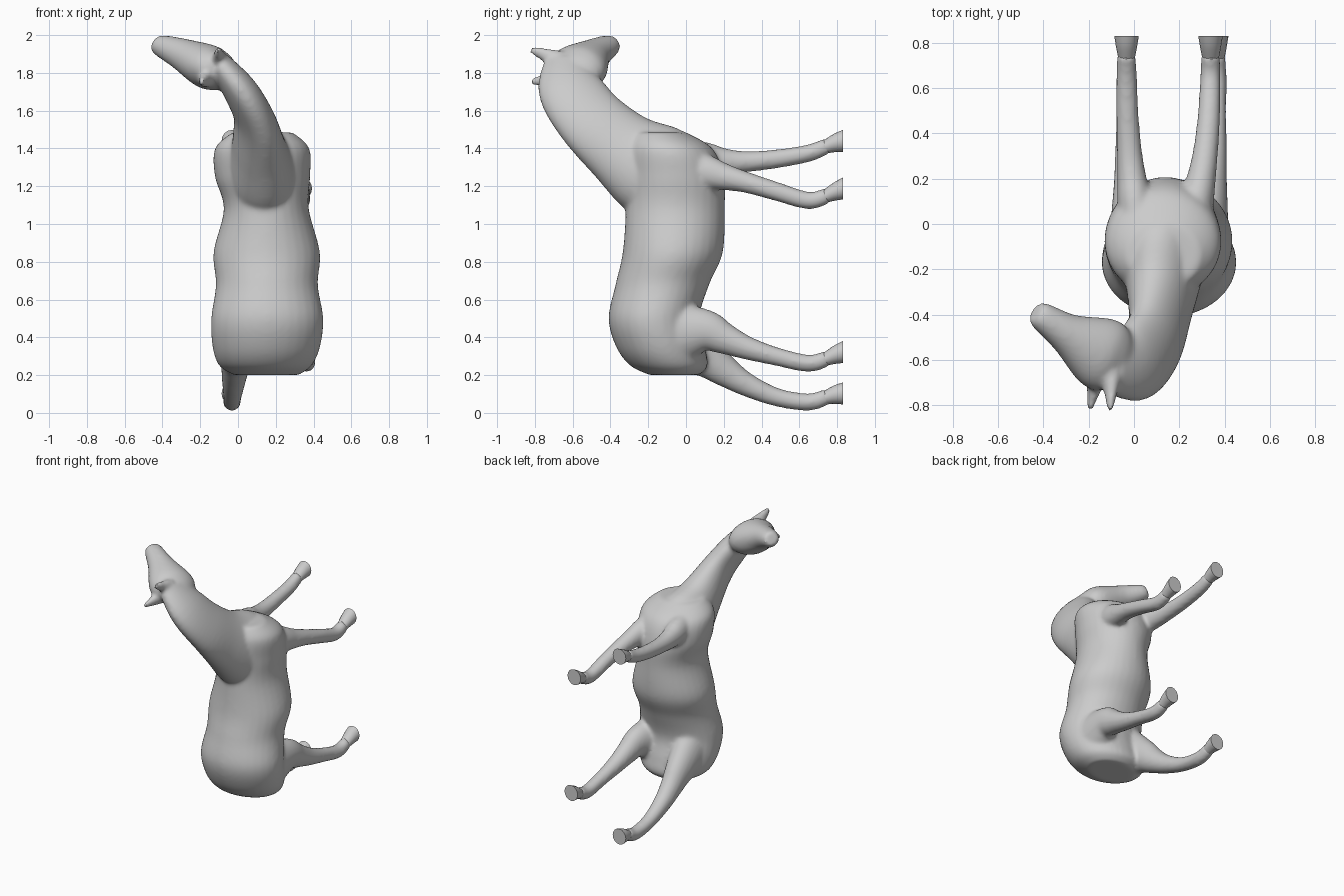
import bpy, bmesh, math
from mathutils import Vector

if "Cube" in bpy.data.objects:
    bpy.data.objects.remove(bpy.data.objects["Cube"])


def spline(rows, steps=6):
    """Catmull-Rom through rows of numbers."""
    pts = [rows[0]] + list(rows) + [rows[-1]]
    out = []
    for a, b, c, d in zip(pts, pts[1:], pts[2:], pts[3:]):
        for s in range(steps):
            t = s / steps
            out.append([q + t / 2 * (r - p + t * (2 * p - 5 * q + 4 * r - u + t * (3 * q - p - 3 * r + u)))
                        for p, q, r, u in zip(a, b, c, d)])
    return out + [list(rows[-1])]


def loft(name, rows, side0=(1, 0, 0), side1=None, axis=None, n=32):
    """Rows: x, y, z, half width along side, half depth. A given axis keeps all rings parallel."""
    rows = spline(rows)
    last = len(rows) - 1
    s0, s1 = Vector(side0), Vector(side1 or side0)
    bm = bmesh.new()
    rings = []
    for i, r in enumerate(rows):
        c = Vector(r[:3])
        tan = (Vector(rows[min(i + 1, last)][:3]) - Vector(rows[max(i - 1, 0)][:3])).normalized()
        tan = Vector(axis) if axis else tan
        side = s0.lerp(s1, i / last)
        side = (side - tan * side.dot(tan)).normalized()
        up = tan.cross(side)
        angles = [2 * math.pi * k / n for k in range(n)]
        rings.append([bm.verts.new(c + side * r[3] * math.cos(a) + up * r[4] * math.sin(a)) for a in angles])
    for p, q in zip(rings, rings[1:]):
        for k in range(n):
            bm.faces.new((p[k], p[(k + 1) % n], q[(k + 1) % n], q[k]))
    bm.faces.new(rings[0])
    bm.faces.new(rings[-1])
    bmesh.ops.recalc_face_normals(bm, faces=bm.faces[:])
    me = bpy.data.meshes.new(name)
    bm.to_mesh(me)
    bm.free()
    ob = bpy.data.objects.new(name, me)
    bpy.context.collection.objects.link(ob)
    return ob


def select(obs):
    bpy.ops.object.select_all(action='DESELECT')
    for o in obs:
        o.select_set(True)
    bpy.context.view_layer.objects.active = obs[0]


# Torso, rump to withers
parts = [loft("body", [
    (.15, -.06, .2, .17, .13), (.145, -.09, .25, .245, .205), (.15, -.135, .35, .285, .235),
    (.155, -.17, .5, .297, .24), (.153, -.125, .68, .27, .248), (.152, -.07, .85, .282, .265),
    (.15, -.057, 1.08, .225, .262), (.13, -.06, 1.25, .252, .262), (.128, -.09, 1.4, .25, .23),
    (.13, -.14, 1.485, .16, .14)], axis=(0, 0, 1))]

# Neck, curving up and over to the left
parts.append(loft("neck", [
    (.13, -.04, 1.22, .21, .25), (.125, -.19, 1.295, .18, .255), (.115, -.345, 1.405, .14, .21),
    (.09, -.505, 1.555, .105, .19), (.01, -.61, 1.71, .09, .175), (-.1, -.64, 1.85, .065, .12)],
    side1=(.65, 0, .75)))

# Head
across = (.3, 0, .95)
parts.append(loft("head", [
    (-.03, -.63, 1.785, .06, .08), (-.09, -.6, 1.805, .1, .15), (-.165, -.56, 1.835, .118, .158),
    (-.3, -.48, 1.9, .085, .09), (-.41, -.405, 1.945, .058, .062), (-.435, -.388, 1.958, .042, .045)], across))

# Ears
for base, tip in [((-.1, -.67, 1.865), (-.105, -.825, 1.925)), ((-.165, -.67, 1.775), (-.195, -.82, 1.75))]:
    parts.append(loft("ear", [(*base, .055, .045), (*tip, .02, .012)], across))

# Legs share their stations along y; each kind shares its thickness
stations = (-.06, .1, .2, .32, .48, .65, .75)
front = (.13, .095, .072, .056, .05, .046, .042)
hind = (.175, .115, .085, .063, .049, .046, .042)
legs = [("front_left", front, .03, -.033, (1.33, 1.34, 1.33, 1.33, 1.345, 1.375, 1.415), 1.44),
        ("front_right", front, .23, .338, (1.3, 1.275, 1.25, 1.22, 1.172, 1.124, 1.152), 1.188),
        ("hind_left", hind, .01, -.033, (.39, .3, .225, .15, .083, .057, .088), .103),
        ("hind_right", hind, .3, .363, (.42, .435, .395, .345, .298, .262, .29), .322)]
for name, radii, hip_x, foot_x, heights, sole_z in legs:
    rows = []
    for y, z, r in zip(stations, heights, radii):
        x = foot_x + (hip_x - foot_x) * ((.75 - y) / .81) ** 2.5
        rows.append((x, y, z, min(r, .025 + r * .55), r))
    parts.append(loft(name + "_leg", rows))
    # Hoof: flared with a flat sole
    z = heights[-1]
    loft(name + "_hoof", [(foot_x, .72, z - .012, .034, .034), (foot_x, .78, (z + sole_z) / 2, .046, .048),
                          (foot_x, .83, sole_z, .054, .058)], axis=(0, 1, 0), n=16)

# Fuse the body parts into one continuous skin
select(parts)
bpy.ops.object.join()
horse = bpy.context.active_object
horse.name = "horse_body"
fuse = horse.modifiers.new("fuse", 'REMESH')
fuse.mode = 'VOXEL'
fuse.voxel_size = .012
soften = horse.modifiers.new("soften", 'SMOOTH')
soften.iterations = 12
for mod in ("fuse", "soften"):
    bpy.ops.object.modifier_apply(modifier=mod)

select(list(bpy.context.scene.objects))
bpy.ops.object.shade_smooth_by_angle(angle=math.radians(40))
